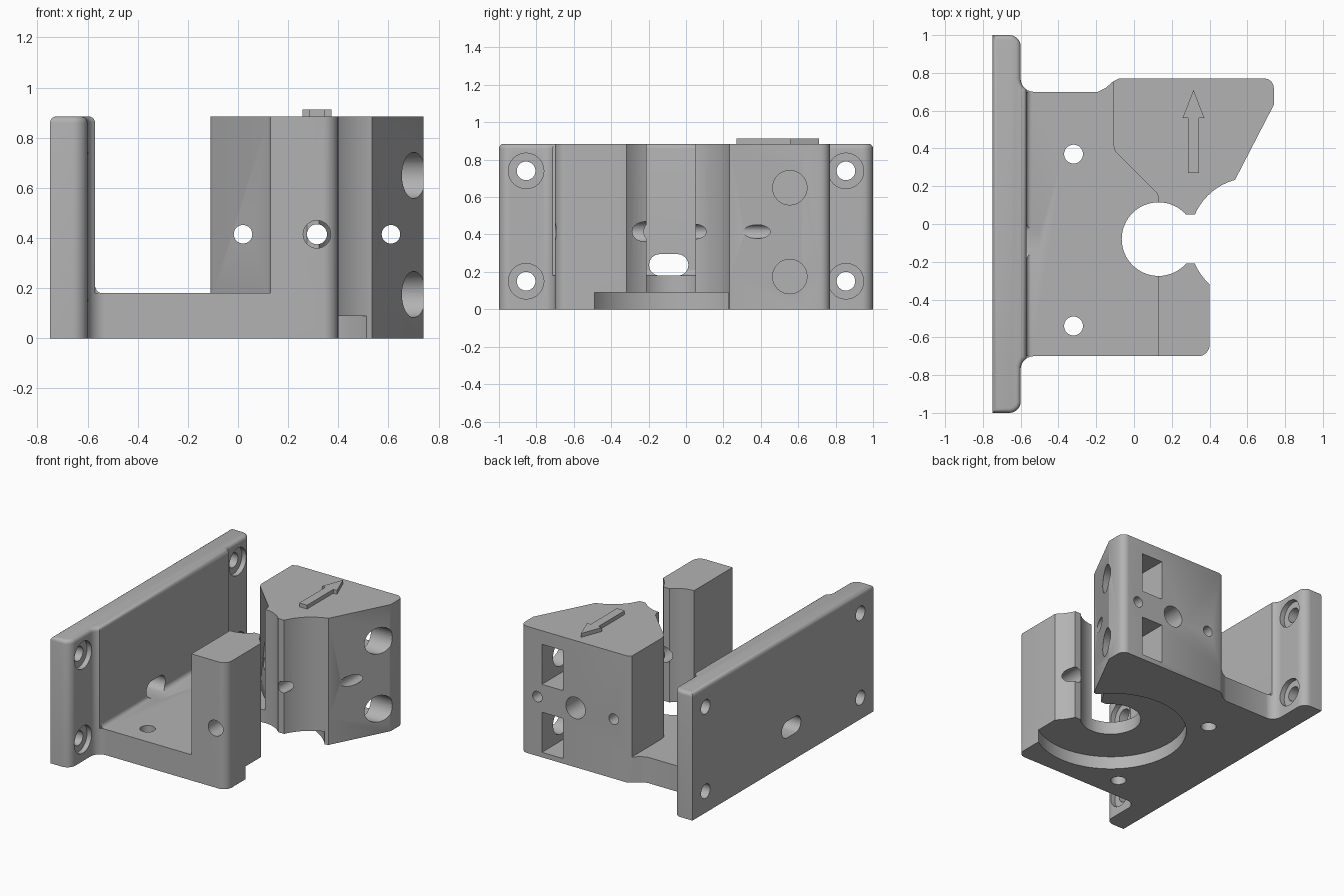
import bpy, bmesh
from math import radians, cos, sin
from mathutils import Vector

if "Cube" in bpy.data.objects:
    bpy.data.objects.remove(bpy.data.objects["Cube"], do_unlink=True)

grey = bpy.data.materials.new("plain grey")
grey.use_nodes = True
grey.diffuse_color = (0.45, 0.45, 0.45, 1)
grey.node_tree.nodes["Principled BSDF"].inputs["Base Color"].default_value = grey.diffuse_color

TOP, FLOOR = 0.885, 0.18


def arc(cx, cy, r, a0, a1, n=8):
    angles = [radians(a0 + (a1 - a0) * i / n) for i in range(n + 1)]
    return [(cx + r * cos(a), cy + r * sin(a)) for a in angles]


def prism(name, outline, lo, hi, axis="z", round_top=0):
    """Extrude a closed outline along one axis, optionally rounding the upper rim."""
    place = {"x": lambda u, v, w: (w, u, v),
             "y": lambda u, v, w: (u, w, v),
             "z": lambda u, v, w: (u, v, w)}[axis]
    bm = bmesh.new()
    face = bm.faces.new([bm.verts.new(place(u, v, lo)) for u, v in outline])
    ext = bmesh.ops.extrude_face_region(bm, geom=[face])["geom"]
    moved = [g for g in ext if isinstance(g, bmesh.types.BMVert)]
    bmesh.ops.translate(bm, verts=moved, vec=Vector(place(0, 0, hi - lo)))
    bmesh.ops.recalc_face_normals(bm, faces=bm.faces[:])
    if round_top:
        rim = [e for e in bm.edges if all(abs(v.co.z - hi) < 1e-5 for v in e.verts)]
        bmesh.ops.bevel(bm, geom=rim, offset=round_top, segments=4,
                        profile=0.5, affect="EDGES")
    mesh = bpy.data.meshes.new(name)
    bm.to_mesh(mesh)
    bm.free()
    mesh.materials.append(grey)
    obj = bpy.data.objects.new(name, mesh)
    bpy.context.collection.objects.link(obj)
    return obj


def combine(target, tool, operation):
    mod = target.modifiers.new(operation.lower(), "BOOLEAN")
    mod.operation, mod.solver, mod.object = operation, "EXACT", tool
    bpy.context.view_layer.objects.active = target
    bpy.ops.object.modifier_apply(modifier=mod.name)
    bpy.data.objects.remove(tool, do_unlink=True)


def rect(u0, u1, v0, v1):
    return [(u0, v0), (u1, v0), (u1, v1), (u0, v1)]


def mirrored(half):
    return half + [(x, -y) for x, y in reversed(half)]


# Mounting wall with thinner flanges at both ends
wall_half = [(-0.75, -1)] + arc(-0.66, -0.94, 0.06, -90, 0) + arc(-0.53, -0.77, 0.07, 180, 125)
bracket = prism("clamp_bracket", mirrored(wall_half), 0, TOP, round_top=0.025)

# Floor plate, covering the footprint of both jaws
front_corner = arc(0.34, -0.64, 0.06, -90, 0)
back_corner = [(0.74, 0.63)] + arc(0.69, 0.72, 0.05, 0, 90)
floor_outline = (arc(-0.53, -0.77, 0.07, 125, 90) + front_corner
                 + [(0.4, -0.21), (0.27, -0.21), (0.27, 0.05), (0.44, 0.05)] + back_corner
                 + [(-0.08, 0.77), (-0.11, 0.755), (-0.15, 0.72), (-0.19, 0.70)]
                 + arc(-0.53, 0.77, 0.07, -90, -125))
combine(bracket, prism("floor_plate", floor_outline, 0, FLOOR), "UNION")

# Front and back jaws
front_jaw = [(0.13, -0.7)] + front_corner + [(0.4, -0.21), (0.13, -0.21)]
combine(bracket, prism("front_jaw", front_jaw, FLOOR, TOP), "UNION")
back_jaw = ([(0.13, 0.05), (0.44, 0.05)] + back_corner
            + [(-0.08, 0.77), (-0.11, 0.755), (-0.11, 0.42), (-0.10, 0.385), (0.12, 0.165), (0.13, 0.14)])
combine(bracket, prism("back_jaw", back_jaw, FLOOR, TOP), "UNION")

# Fillet where the wall meets the floor
fillet = [(-0.57, FLOOR)] + arc(-0.54, FLOOR + 0.03, 0.03, 270, 180)
combine(bracket, prism("floor_fillet", fillet, -0.70, 0.70, "y"), "UNION")


def cut(outline, lo, hi, axis):
    combine(bracket, prism("cutter", outline, lo, hi, axis), "DIFFERENCE")


def drill(u, v, r, lo, hi, axis, n=32):
    cut(arc(u, v, r, 0, 360 - 360 / n, n - 1), lo, hi, axis)


# Vertical bore, side clearance, underside recess
drill(0.13, -0.08, 0.195, -0.1, 1, "z", 64)
drill(0.62, -0.08, 0.325, -0.1, 1, "z", 64)
drill(0.13, -0.08, 0.49, -0.1, 0.09, "z", 64)

# Floor holes
for y in (-0.54, 0.37):
    drill(-0.32, y, 0.05, -0.1, 0.3, "z")

# Counterbored flange holes
for y in (-0.855, 0.855):
    for z in (0.15, 0.74):
        drill(y, z, 0.05, -0.8, -0.5, "x")
        drill(y, z, 0.095, -0.635, -0.5, "x")

# Rounded slot through the wall
slot = arc(-0.045, 0.237, 0.058, -90, 90) + arc(-0.14, 0.237, 0.058, 90, 270)
cut(slot, -0.8, -0.5, "x")

# Clamp screw through both jaws, and its two guide pins
drill(0.315, 0.415, 0.055, -0.8, 0, "y")
drill(0.315, 0.415, 0.04, -0.05, 0.8, "y")
drill(0.315, 0.415, 0.075, 0.6, 0.8, "y")
for x in (0.02, 0.61):
    drill(x, 0.415, 0.037, 0, 0.8, "y")

# Side screws and their nut pockets
for z in (0.175, 0.65):
    drill(0.555, z, 0.092, 0.5, 0.8, "x")
    cut(rect(0.41, 0.575, z - 0.14, z + 0.14), 0.41, 0.8, "y")

# Raised direction arrow
arrow_half = [(0.0, 0.27), (0.03, 0.27), (0.03, 0.56), (0.058, 0.56), (0.0, 0.71)]
arrow = [(0.315 + x, y) for x, y in arrow_half[1:]]
arrow += [(0.315 - x, y) for x, y in reversed(arrow_half[1:-1])]
prism("direction_arrow", arrow, TOP, TOP + 0.027)

# Smooth curved faces, crisp edges
bpy.ops.object.select_all(action="DESELECT")
bracket.select_set(True)
bpy.context.view_layer.objects.active = bracket
bpy.ops.object.shade_smooth_by_angle(angle=radians(30))
